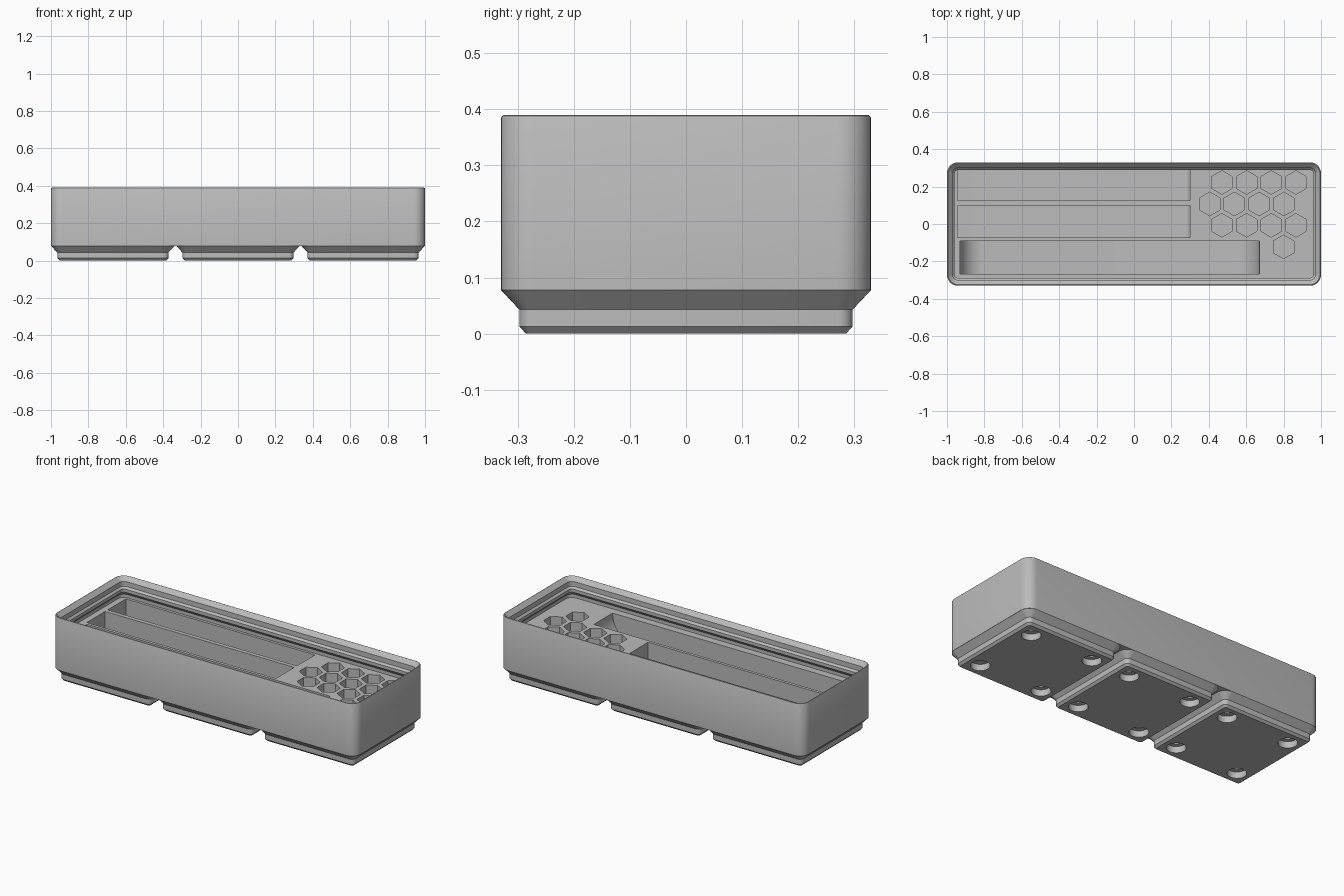
import bpy, bmesh, math

if "Cube" in bpy.data.objects:
    bpy.data.objects.remove(bpy.data.objects["Cube"], do_unlink=True)

grey = bpy.data.materials.new("light grey plastic")
grey.use_nodes = True
colour = (0.5, 0.5, 0.5, 1)
grey.diffuse_color = colour
grey.node_tree.nodes["Principled BSDF"].inputs["Base Color"].default_value = colour

HX, HY = 1.0, 0.33          # half length and half width of the bin
PITCH = 0.669               # spacing of the feet
FLOOR, SLOT_BOTTOM = 0.265, 0.11


def rounded_rect(hx, hy, r, seg=8):
    pts = []
    for i, (sx, sy) in enumerate([(1, 1), (-1, 1), (-1, -1), (1, -1)]):
        for k in range(seg + 1):
            a = math.pi / 2 * (i + k / seg)
            pts.append((sx * (hx - r) + r * math.cos(a),
                        sy * (hy - r) + r * math.sin(a)))
    return pts


def loft(bm, rings):
    """Skin a list of equal-length 3D rings and cap both ends."""
    loops = [[bm.verts.new(p) for p in ring] for ring in rings]
    for a, b in zip(loops, loops[1:]):
        for i in range(len(a)):
            j = (i + 1) % len(a)
            bm.faces.new((a[i], a[j], b[j], b[i]))
    bm.faces.new(loops[0][::-1])
    bm.faces.new(loops[-1])


def prism(bm, outline, z0, z1):
    loft(bm, [[(x, y, z) for x, y in outline] for z in (z0, z1)])


def circle(cx, cy, r, n, turn=0):
    return [(cx + r * math.cos(turn + math.tau * k / n),
             cy + r * math.sin(turn + math.tau * k / n)) for k in range(n)]


def finish(bm, name):
    bmesh.ops.recalc_face_normals(bm, faces=bm.faces)
    mesh = bpy.data.meshes.new(name)
    bm.to_mesh(mesh)
    bm.free()
    mesh.materials.append(grey)
    ob = bpy.data.objects.new(name, mesh)
    bpy.context.collection.objects.link(ob)
    return ob


def carve(ob, cutter):
    """Subtract the cutter, keep the result and drop the cutter."""
    mod = ob.modifiers.new("carve", "BOOLEAN")
    mod.object, mod.operation, mod.solver = cutter, "DIFFERENCE", "EXACT"
    deps = bpy.context.evaluated_depsgraph_get()
    mesh = bpy.data.meshes.new_from_object(ob.evaluated_get(deps))
    ob.modifiers.clear()
    ob.data = mesh
    bpy.data.objects.remove(cutter, do_unlink=True)


def smooth(ob):
    bpy.ops.object.select_all(action="DESELECT")
    ob.select_set(True)
    bpy.context.view_layer.objects.active = ob
    bpy.ops.object.shade_smooth_by_angle(angle=math.radians(30))


# Bin body: outer wall, stacking lip and recessed floor as (inset, z)
profile = [(0, 0.078), (0, 0.384), (0.002, 0.388), (0.006, 0.39), (0.008, 0.388),
           (0.03, 0.366), (0.03, 0.337), (0.041, 0.326), (0.041, 0.307),
           (0.019, 0.285), (0.019, FLOOR)]
bm = bmesh.new()
loft(bm, [[(x, y, z) for x, y in rounded_rect(HX - d, HY - d, 0.06 - d)]
          for d, z in profile])
body = finish(bm, "bin_body")


# Tool slots with curved scoops at their ends
def slot(bm, x0, x1, y0, y1, left, right):
    top, depth = FLOOR + 0.01, FLOOR - SLOT_BOTTOM
    side = [(x1, top), (x0, top)]
    for x, run, sign in ((x0, left, 1), (x1, right, -1)):
        if run:
            drop = min(run, depth)
            arc = [(x + sign * run * (1 - math.cos(t)),
                    SLOT_BOTTOM + drop * (1 - math.sin(t)))
                   for t in [math.pi / 2 * k / 12 for k in range(13)]]
        else:
            arc = [(x, SLOT_BOTTOM)]
        side += arc if sign > 0 else arc[::-1]
    loft(bm, [[(x, y, z) for x, z in side] for y in (y0, y1)])


bm = bmesh.new()
slot(bm, -0.945, 0.3, 0.125, 0.295, 0, 0.03)
slot(bm, -0.945, 0.3, -0.072, 0.1, 0, 0.03)
slot(bm, -0.93, 0.67, -0.267, -0.09, 0.12, 0.15)

# Honeycomb of hexagonal pockets
for y, x0, count in ((0.222, 0.47, 4), (0.107, 0.405, 4), (-0.007, 0.47, 4), (-0.122, 0.8, 1)):
    for k in range(count):
        prism(bm, circle(x0 + 0.132 * k, y, 0.063, 6, math.pi / 6), 0.12, FLOOR + 0.01)
carve(body, finish(bm, "pocket_cutter"))
smooth(body)

# Three stepped feet with magnet and screw holes
foot_profile = [(0.045, 0, 0.013), (0.033, 0.0125, 0.0255),
                (0.033, 0.043, 0.0255), (0, 0.078, 0.06)]
for n, name in enumerate(("right_foot", "middle_foot", "left_foot")):
    cx = (n - 1) * PITCH
    bm = bmesh.new()
    loft(bm, [[(cx + x, y, z) for x, y in rounded_rect(HY - d, HY - d, r)]
              for d, z, r in foot_profile])
    foot = finish(bm, name)
    for radius, top in ((0.052, 0.038), (0.024, 0.07)):
        bm = bmesh.new()
        for sx in (-1, 1):
            for sy in (-1, 1):
                prism(bm, circle(cx + sx * 0.207, sy * 0.207, radius, 32), -0.01, top)
        carve(foot, finish(bm, "hole_cutter"))
    smooth(foot)
